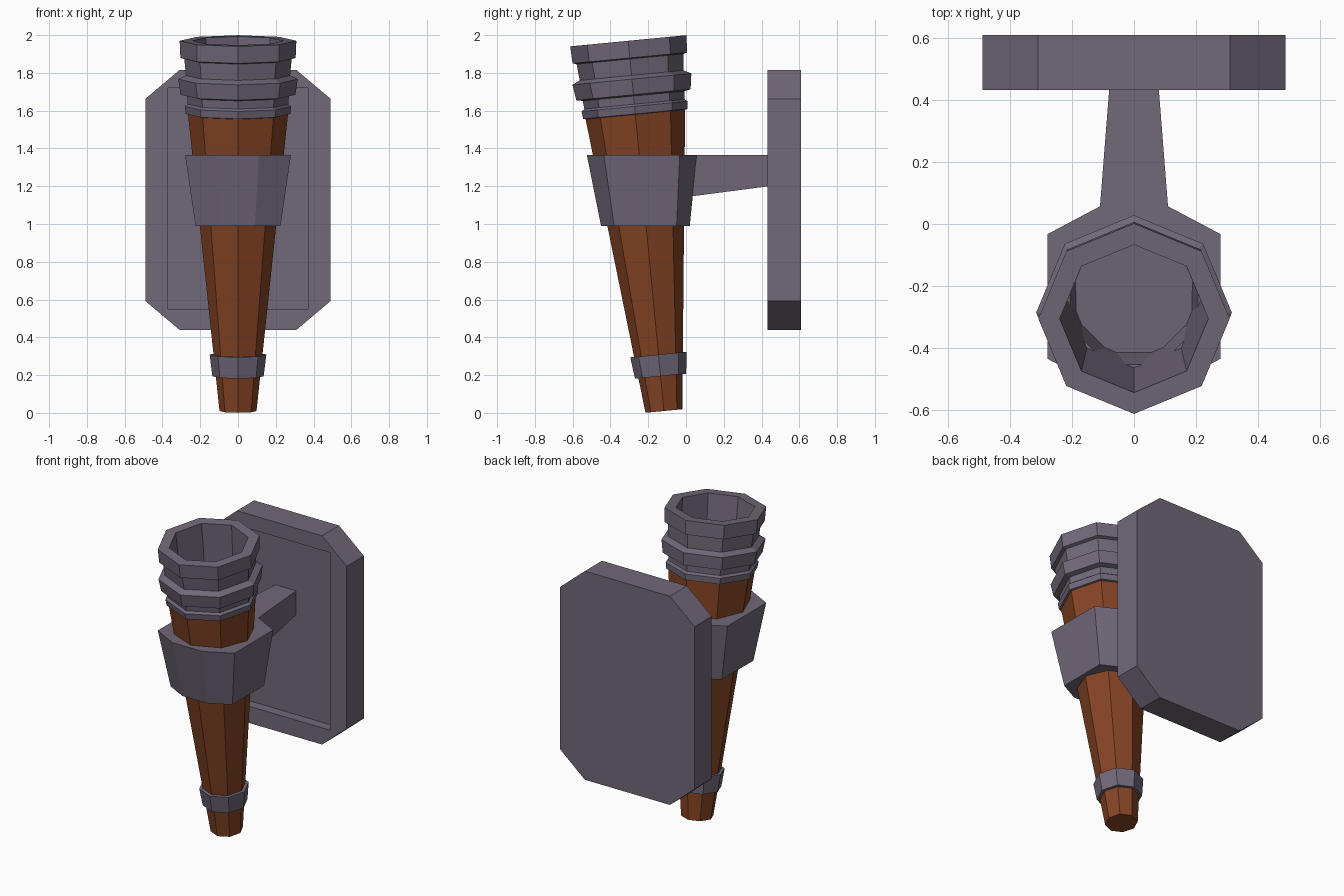
import bpy, bmesh, math
from mathutils import Matrix

if "Cube" in bpy.data.objects:
    bpy.data.objects.remove(bpy.data.objects["Cube"])


def material(name, rgb):
    m = bpy.data.materials.new(name)
    m.diffuse_color = (*rgb, 1)
    m.use_nodes = True
    m.node_tree.nodes["Principled BSDF"].inputs["Base Color"].default_value = m.diffuse_color
    return m


METAL = material("purple grey metal", (0.165, 0.138, 0.188))
WOOD = material("brown wood", (0.235, 0.058, 0.018))


def skin(name, loops, mat, cap_start=True, cap_end=True, closed=False, matrix=None):
    """Join equal-length point loops with faces, optionally capping the ends."""
    bm = bmesh.new()
    rings = [[bm.verts.new(p) for p in loop] for loop in loops]
    pairs = list(zip(rings, rings[1:]))
    if closed:
        pairs.append((rings[-1], rings[0]))
    for a, b in pairs:
        for i in range(len(a)):
            j = (i + 1) % len(a)
            bm.faces.new((a[i], a[j], b[j], b[i]))
    if cap_start and not closed:
        bm.faces.new(rings[0][::-1])
    if cap_end and not closed:
        bm.faces.new(rings[-1])
    bmesh.ops.remove_doubles(bm, verts=bm.verts, dist=1e-5)
    bmesh.ops.recalc_face_normals(bm, faces=bm.faces)
    if matrix:
        bm.transform(matrix)
    mesh = bpy.data.meshes.new(name)
    bm.to_mesh(mesh)
    bm.free()
    mesh.materials.append(mat)
    ob = bpy.data.objects.new(name, mesh)
    bpy.context.collection.objects.link(ob)
    return ob


def ring(r, z, y=0.0, turn=0.0):
    return [(r * math.cos(turn + k * math.pi / 4),
             y + r * math.sin(turn + k * math.pi / 4), z) for k in range(8)]


def chamfered(x, y0, y1, xc, cy, z):
    """Octagon: half width x, ends y0..y1 of half width xc, corner depth cy."""
    return [(x, y1 - cy, z), (xc, y1, z), (-xc, y1, z), (-x, y1 - cy, z),
            (-x, y0 + cy, z), (-xc, y0, z), (xc, y0, z), (x, y0 + cy, z)]


# Torch leans forward: everything on it is an octagonal lathe on a tilted axis
LEAN = Matrix.Translation((0, -0.117, 0.01)) @ Matrix.Rotation(math.radians(5.5), 4, 'X')


def lathe(name, profile, mat, **kw):
    return skin(name, [ring(r, s) for r, s in profile], mat, matrix=LEAN, **kw)


# Wooden handle, open at the top where the bore passes
lathe("handle", [(0.098, 0), (0.267, 1.6)], WOOD, cap_end=False)

# Lower collar
lathe("lower_collar", [(0.115, 0.185), (0.136, 0.185), (0.15, 0.3), (0.125, 0.3)], METAL)

# Stepped head with deep bore
lathe("torch_head", [
    (0.255, 1.575), (0.277, 1.58), (0.282, 1.62), (0.266, 1.632), (0.27, 1.675),
    (0.304, 1.682), (0.316, 1.765), (0.276, 1.785), (0.284, 1.872),
    (0.305, 1.878), (0.309, 1.969), (0.24, 1.969), (0.208, 1.19)],
    METAL, cap_start=False)

# Clamp around the handle
T = math.pi / 8
skin("clamp", [
    chamfered(0.225, -0.45, 0.02, 0.09, 0.07, 0.99),
    chamfered(0.28, -0.525, 0.057, 0.11, 0.09, 1.365),
    ring(0.223, 1.365, -0.247, T),
    ring(0.18, 0.99, -0.211, T)], METAL, closed=True)

# Arm from clamp to wall plate
skin("arm", [
    [(0.11, 0.055, 1.365), (-0.11, 0.055, 1.365), (-0.11, 0.034, 1.147), (0.11, 0.034, 1.147)],
    [(0.075, 0.5, 1.365), (-0.075, 0.5, 1.365), (-0.075, 0.5, 1.208), (0.075, 0.5, 1.208)]], METAL)


# Wall plate: chamfered slab with a rectangular recess in the front
def outline(y):
    return [(x, y, z) for x, z, _ in chamfered(0.49, 0.44, 1.815, 0.31, 0.152, 0)]


def recess(y):
    return [(x, y, z) for x, z, _ in chamfered(0.37, 0.55, 1.72, 0.37, 0, 0)]


skin("wall_plate", [outline(0.61), outline(0.432), recess(0.432), recess(0.497)],
     METAL, cap_end=False)
# Recess floor
skin("plate_floor", [[(x, y, z) for x, z in
     ((-0.37, 0.55), (0.37, 0.55), (0.37, 1.72), (-0.37, 1.72))] for y in (0.497, 0.505)], METAL)
